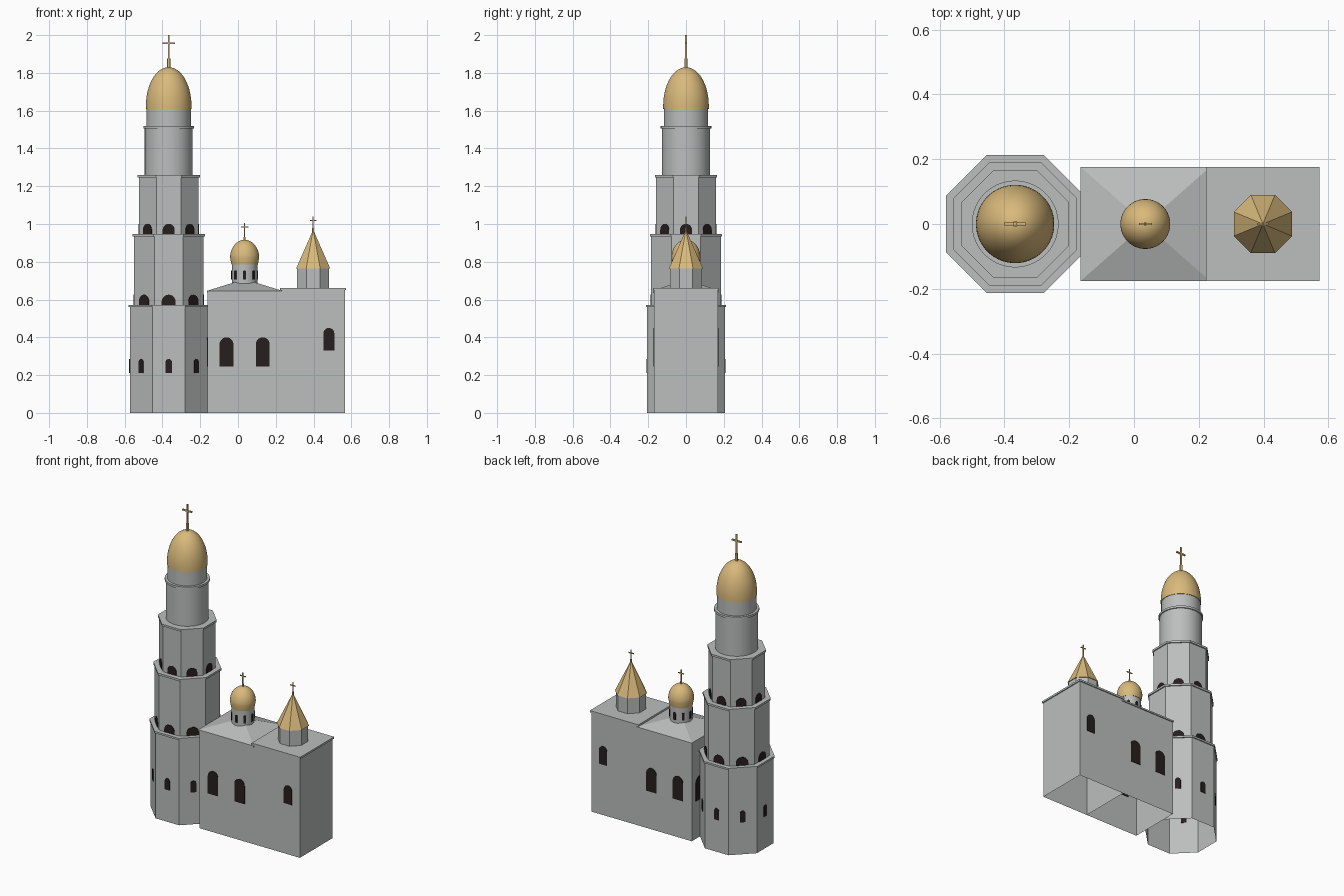
import bpy, bmesh
from math import pi, cos, sin
from mathutils import Matrix, Vector

if "Cube" in bpy.data.objects:
    bpy.data.objects.remove(bpy.data.objects["Cube"])


def material(name, color):
    m = bpy.data.materials.new(name)
    m.use_nodes = True
    m.diffuse_color = (*color, 1)
    m.node_tree.nodes["Principled BSDF"].inputs["Base Color"].default_value = (*color, 1)
    return m


stone = material("grey stone", (0.5, 0.52, 0.51))
gold = material("gold", (0.70, 0.49, 0.20))
dark = material("dark window", (0.02, 0.013, 0.013))


def finish(name, bm, mat, smooth=False):
    bmesh.ops.recalc_face_normals(bm, faces=bm.faces)
    me = bpy.data.meshes.new(name)
    bm.to_mesh(me)
    bm.free()
    me.materials.append(mat)
    ob = bpy.data.objects.new(name, me)
    bpy.context.collection.objects.link(ob)
    if smooth:
        bpy.ops.object.select_all(action='DESELECT')
        ob.select_set(True)
        bpy.context.view_layer.objects.active = ob
        bpy.ops.object.shade_smooth_by_angle(angle=pi / 6)
    return ob


def turned(name, profile, x, mat, sides=40):
    """Revolve (radius, z) points; eight-sided parts use the apothem as radius."""
    bm = bmesh.new()
    scale = 1 / cos(pi / sides) if sides == 8 else 1
    rings = []
    for r, z in profile:
        if r == 0:
            rings.append([bm.verts.new((x, 0, z))] * sides)
            continue
        angles = [(i + 0.5) * 2 * pi / sides for i in range(sides)]
        rings.append([bm.verts.new((x + r * scale * cos(a), r * scale * sin(a), z))
                      for a in angles])
    for low, high in zip(rings, rings[1:]):
        for i in range(sides):
            j = (i + 1) % sides
            bm.faces.new(dict.fromkeys((low[i], low[j], high[j], high[i])))
    return finish(name, bm, mat, sides != 8)


def slab(name, r, z0, z1, x, mat=stone, sides=8):
    return turned(name, [(0, z0), (r, z0), (r, z1), (0, z1)], x, mat, sides)


def box(name, x0, x1, half_y, z0, z1, mat=stone, open_bottom=False):
    bm = bmesh.new()
    bmesh.ops.create_cube(bm, size=1)
    for v in bm.verts:
        v.co = ((x0 + x1) / 2 + v.co.x * (x1 - x0), v.co.y * 2 * half_y,
                (z0 + z1) / 2 + v.co.z * (z1 - z0))
    if open_bottom:
        bm.faces.ensure_lookup_table()
        low = min(bm.faces, key=lambda f: f.calc_center_median().z)
        bmesh.ops.delete(bm, geom=[low], context='FACES_ONLY')
    return finish(name, bm, mat)


def window(name, x, y, z, facing, width, height):
    """Thin arched plate centred on a wall point, turned to the facing angle."""
    bm = bmesh.new()
    r = width / 2
    pts = [(-r, 0), (r, 0)]
    pts += [(r * cos(k * pi / 10), height - r + r * sin(k * pi / 10)) for k in range(11)]
    face = bm.faces.new([bm.verts.new((-0.004, u, v)) for u, v in pts])
    ext = bmesh.ops.extrude_face_region(bm, geom=[face])["geom"]
    bmesh.ops.translate(bm, vec=(0.007, 0, 0),
                        verts=[g for g in ext if isinstance(g, bmesh.types.BMVert)])
    bm.transform(Matrix.Translation(Vector((x, y, z))) @ Matrix.Rotation(facing, 4, 'Z'))
    return finish(name, bm, dark)


def window_ring(name, x, r, z, width, height):
    for i in range(8):
        a = i * pi / 4
        window(f"{name}_{i + 1}", x + r * cos(a), r * sin(a), z, a, width, height)


def dome(name, x, r, z0, z_mid, z1, r_base):
    arc = [(r * cos(t * pi / 28), z_mid + (z1 - z_mid) * sin(t * pi / 28)) for t in range(14)]
    turned(name, [(0, z0), (r_base, z0)] + arc + [(0, z1)], x, gold, 48)


def cross(name, x, z0, z_base, z_bar, z1, arm, t):
    turned(name + "_base", [(0, z0), (2 * t, z0), (2 * t, z_base), (0, z_base)], x, gold, 12)
    box(name + "_post", x - t, x + t, t, z_base - 0.005, z1, gold)
    box(name + "_bar", x - arm, x + arm, t, z_bar - t, z_bar + t, gold)


# Bell tower: three stacked octagons with ledges and arched openings
TX = -0.367
tiers = [("lower", 0.206, 0.0, 0.56, 0.213, 0.572),
         ("middle", 0.184, 0.572, 0.934, 0.191, 0.947),
         ("upper", 0.158, 0.947, 1.247, 0.165, 1.26)]
for label, r, z0, z1, ledge, z2 in tiers:
    turned(f"tower_{label}_tier", [(r, z0), (r, z1)], TX, stone, 8)
    slab(f"tower_{label}_ledge", ledge, z1, z2, TX)
window_ring("tower_lower_window", TX, 0.206, 0.21, 0.035, 0.075)
window_ring("tower_middle_window", TX, 0.184, 0.57, 0.074, 0.056)
window_ring("tower_upper_window", TX, 0.158, 0.945, 0.064, 0.056)

# Round tower top with its ring, dome and cross
turned("tower_drum", [(0.127, 1.26), (0.127, 1.506)], TX, stone, 48)
slab("tower_drum_ring", 0.134, 1.506, 1.52, TX, stone, 48)
turned("tower_neck", [(0.118, 1.52), (0.118, 1.62)], TX, stone, 48)
dome("tower_dome", TX, 0.121, 1.61, 1.625, 1.83, 0.121)
cross("tower_cross", TX, 1.82, 1.875, 1.957, 2.0, 0.034, 0.0045)

# Nave with a low hipped roof
NX = 0.035
box("nave_walls", -0.161, 0.227, 0.17, 0, 0.64, stone, True)
box("nave_eaves", NX - 0.2, NX + 0.2, 0.176, 0.636, 0.646)
bm = bmesh.new()
corners = [bm.verts.new((NX + sx * 0.2, sy * 0.176, 0.646))
           for sx, sy in ((-1, -1), (1, -1), (1, 1), (-1, 1))]
apex = bm.verts.new((NX, 0, 0.708))
for i in range(4):
    bm.faces.new((corners[i], corners[(i + 1) % 4], apex))
finish("nave_roof", bm, stone)
for side in (-1, 1):
    for k in (-1, 1):
        window(f"nave_window_{side}_{k}", NX + k * 0.096, side * 0.17, 0.245,
               side * pi / 2, 0.074, 0.155)
    window(f"nave_end_window_{side}", -0.161, side * 0.093, 0.245, pi, 0.074, 0.155)

# Small drum, dome and cross over the nave
turned("nave_drum", [(0.068, 0.67), (0.068, 0.79)], NX, stone)
window_ring("nave_drum_window", NX, 0.068, 0.705, 0.016, 0.05)
dome("nave_dome", NX, 0.077, 0.785, 0.822, 0.916, 0.07)
cross("nave_cross", NX, 0.91, 0.932, 0.983, 1.005, 0.02, 0.0028)

# Flat-roofed annex
box("annex_walls", 0.227, 0.567, 0.17, 0, 0.652, stone, True)
box("annex_roof", 0.222, 0.573, 0.176, 0.65, 0.662)
for side in (-1, 1):
    window(f"annex_window_{side}", 0.481, side * 0.17, 0.33, side * pi / 2, 0.058, 0.12)

# Octagonal turret with a pointed roof and cross
AX = 0.398
turned("turret_walls", [(0.085, 0.66), (0.085, 0.768)], AX, stone, 8)
turned("turret_spire", [(0, 0.765), (0.09, 0.765), (0, 0.97)], AX, gold, 8)
cross("turret_cross", AX, 0.95, 0.978, 1.018, 1.04, 0.018, 0.0028)
